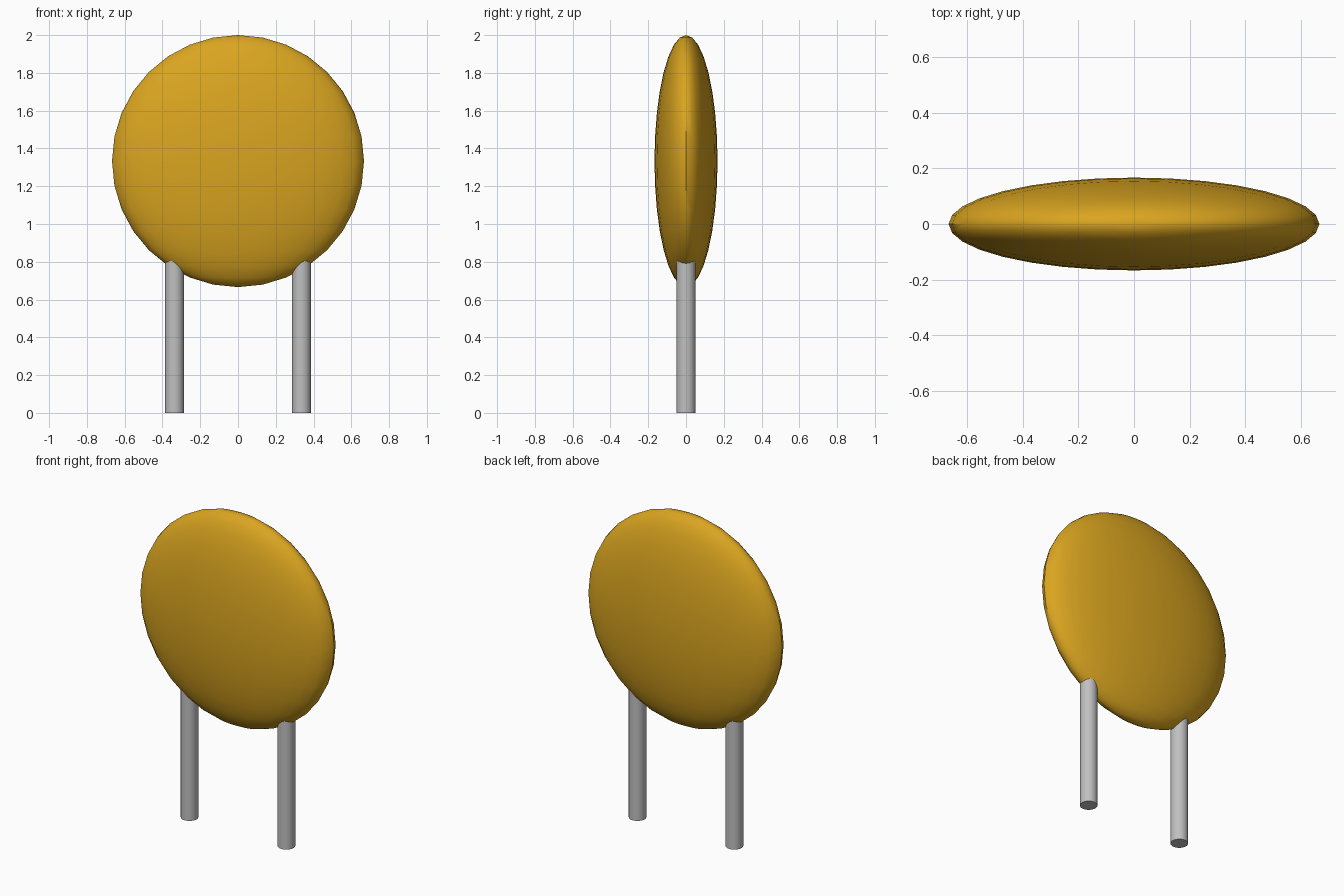
import bpy
import math

cube = bpy.data.objects.get("Cube")
if cube:
    bpy.data.objects.remove(cube, do_unlink=True)

RADIUS = 0.667        # disc radius
THICK = 0.167         # half thickness of the disc
LEG_R = 0.05
LEG_X = 0.336
LEG_H = 0.95          # legs run up into the disc


def make_material(name, rgb):
    mat = bpy.data.materials.new(name)
    mat.use_nodes = True
    mat.diffuse_color = (*rgb, 1)
    bsdf = next(n for n in mat.node_tree.nodes if n.type == 'BSDF_PRINCIPLED')
    bsdf.inputs["Base Color"].default_value = (*rgb, 1)
    return mat


def finish(name, mat):
    obj = bpy.context.object
    obj.name = name
    obj.data.materials.append(mat)
    bpy.ops.object.transform_apply(location=False, rotation=False, scale=True)
    bpy.ops.object.shade_smooth_by_angle(angle=math.radians(40))
    return obj


gold = make_material("golden ochre", (0.70, 0.376, 0.0144))
silver = make_material("silver grey", (0.527, 0.527, 0.527))

# Flattened round body
bpy.ops.mesh.primitive_uv_sphere_add(segments=32, ring_count=16, radius=1,
                                     location=(0, 0, 2 - RADIUS))
bpy.context.object.scale = (RADIUS, THICK, RADIUS)
body = finish("disc_body", gold)
body.data.shade_smooth()

# Two straight wire legs
for side, name in ((1, "left_leg"), (-1, "right_leg")):
    bpy.ops.mesh.primitive_cylinder_add(vertices=32, radius=LEG_R, depth=LEG_H,
                                        location=(side * LEG_X, 0, LEG_H / 2))
    finish(name, silver)
